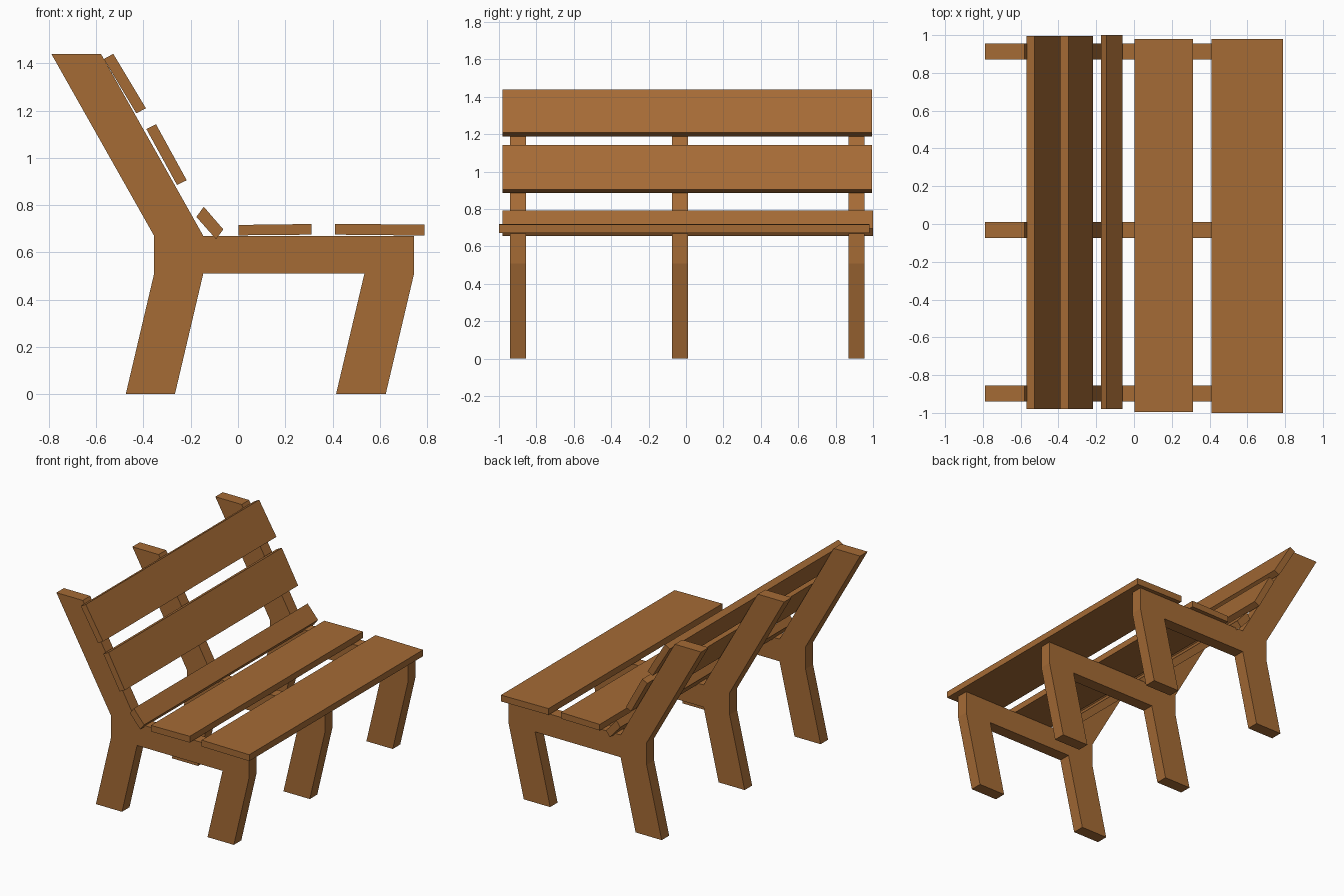
import bpy
import bmesh

cube = bpy.data.objects.get("Cube")
if cube:
    bpy.data.objects.remove(cube, do_unlink=True)

wood = bpy.data.materials.new("brown wood")
wood.use_nodes = True
colour = (0.376, 0.147, 0.036, 1)
wood.diffuse_color = colour
wood.node_tree.nodes["Principled BSDF"].inputs["Base Color"].default_value = colour


def extrude_profile(name, profile, y_min, y_max):
    """Extrude a side outline of (x, z) points along y."""
    bm = bmesh.new()
    face = bm.faces.new([bm.verts.new((x, y_min, z)) for x, z in profile])
    result = bmesh.ops.extrude_face_region(bm, geom=[face])
    moved = [v for v in result["geom"] if isinstance(v, bmesh.types.BMVert)]
    bmesh.ops.translate(bm, vec=(0, y_max - y_min, 0), verts=moved)
    bmesh.ops.recalc_face_normals(bm, faces=bm.faces)
    mesh = bpy.data.meshes.new(name)
    bm.to_mesh(mesh)
    bm.free()
    mesh.materials.append(wood)
    obj = bpy.data.objects.new(name, mesh)
    bpy.context.collection.objects.link(obj)
    return obj


# Side frames: back post, seat rail and two splayed legs in one outline
frame = [(-0.79, 1.44), (-0.58, 1.44), (-0.147, 0.67), (0.745, 0.67),
         (0.745, 0.51), (0.625, 0), (0.415, 0), (0.535, 0.51),
         (-0.147, 0.51), (-0.267, 0), (-0.475, 0), (-0.355, 0.51),
         (-0.355, 0.67)]
for name, y in (("right_frame", -0.94), ("middle_frame", -0.075), ("left_frame", 0.87)):
    extrude_profile(name, frame, y, y + 0.085)

# Leaning back slats
extrude_profile("upper_back_slat",
                [(-0.568, 1.418), (-0.528, 1.44), (-0.39, 1.21), (-0.43, 1.188)], -0.98, 0.995)
extrude_profile("middle_back_slat",
                [(-0.388, 1.122), (-0.347, 1.142), (-0.217, 0.905), (-0.258, 0.885)], -0.98, 0.995)
extrude_profile("lower_back_slat",
                [(-0.176, 0.75), (-0.145, 0.793), (-0.062, 0.697), (-0.093, 0.656)], -0.98, 1.0)

# Flat seat slats
extrude_profile("rear_seat_slat",
                [(0.002, 0.672), (0.002, 0.716), (0.312, 0.72), (0.312, 0.675)], -0.995, 0.98)
extrude_profile("front_seat_slat",
                [(0.41, 0.675), (0.41, 0.721), (0.79, 0.717), (0.79, 0.671)], -1.0, 0.98)
